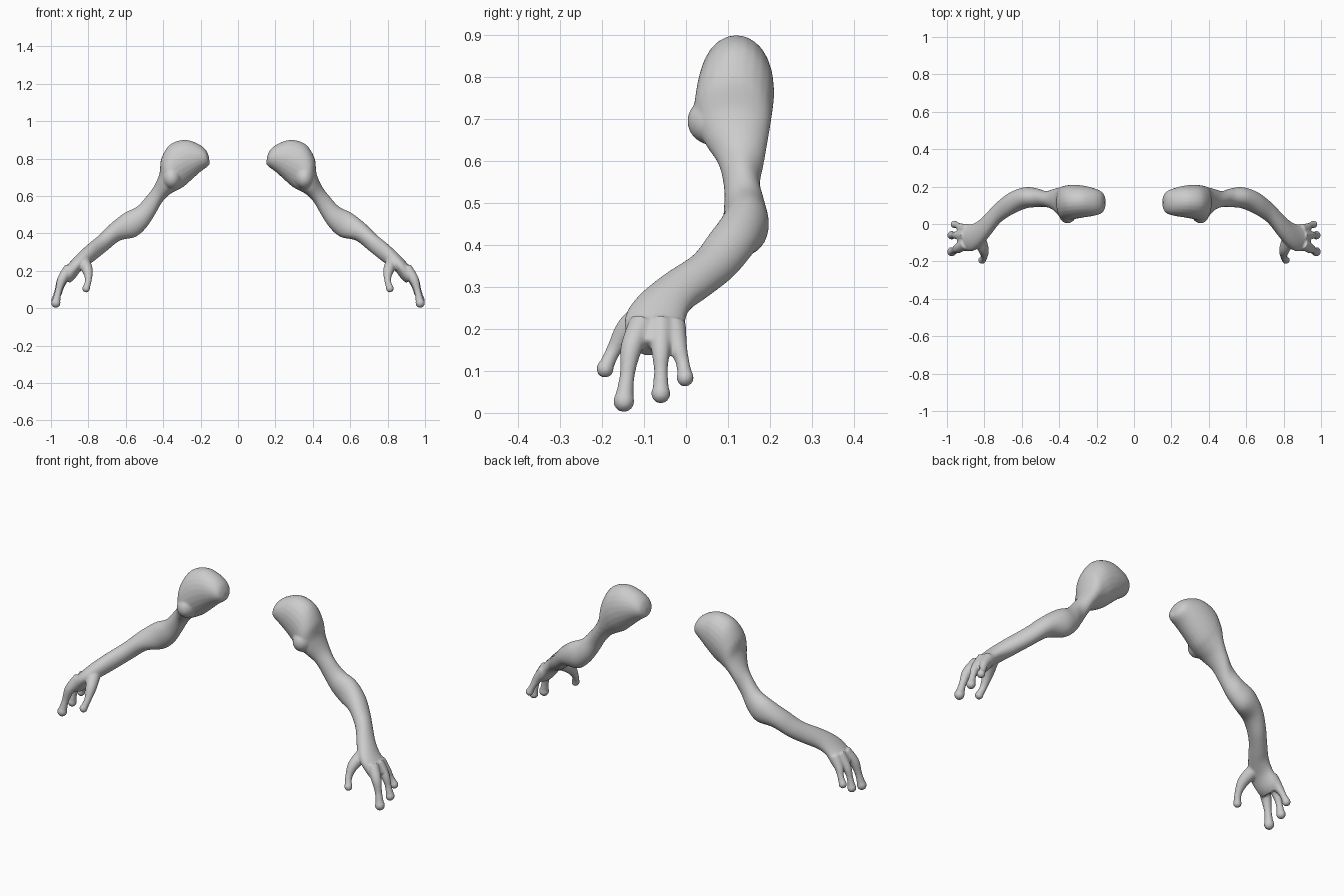
import bpy, bmesh, math
from mathutils import Vector

if "Cube" in bpy.data.objects:
    bpy.data.objects.remove(bpy.data.objects["Cube"])

# Arm sections: top (x, z), bottom (x, z), y range
ARM = [
    (.155, .81, .152, .77, .09, .14), (.175, .85, .165, .755, .06, .17),
    (.22, .882, .20, .73, .045, .19), (.29, .90, .25, .685, .035, .205),
    (.365, .873, .29, .65, .025, .21), (.41, .80, .325, .63, .02, .205),
    (.42, .72, .37, .605, .04, .197), (.45, .65, .41, .56, .075, .187),
    (.49, .597, .45, .49, .09, .176), (.54, .543, .495, .425, .09, .19),
    (.61, .507, .55, .38, .083, .197), (.68, .452, .63, .362, .05, .172),
    (.74, .393, .70, .308, .005, .125), (.80, .343, .76, .26, -.07, .065),
    (.85, .298, .80, .23, -.12, .02), (.89, .256, .84, .20, -.145, .0),
    (.93, .212, .875, .155, -.143, .0), (.95, .175, .90, .135, -.135, -.01),
]
# Digit sections: x, y, z, radius
DIGITS = [
    [(.83, -.07, .255, .035), (.805, -.135, .205, .029), (.80, -.172, .15, .018), (.812, -.193, .105, .019)],
    [(.90, -.105, .215, .03), (.94, -.13, .155, .026), (.96, -.14, .09, .018), (.974, -.148, .028, .023)],
    [(.90, -.06, .215, .03), (.945, -.06, .15, .023), (.963, -.06, .10, .0165), (.975, -.06, .046, .021)],
    [(.89, -.03, .21, .03), (.925, -.02, .16, .023), (.943, -.008, .12, .0165), (.96, -.002, .084, .019)],
]
SIDES = 24


def smooth_rows(rows, steps=5):
    """Catmull-Rom interpolation of number tuples."""
    out = []
    for i in range(len(rows) - 1):
        a, b, c, d = rows[max(i - 1, 0)], rows[i], rows[i + 1], rows[min(i + 2, len(rows) - 1)]
        for s in range(steps):
            t = s / steps
            out.append([.5 * (2 * q + (r - p) * t + (2 * p - 5 * q + 4 * r - w) * t * t
                              + (3 * q - p - 3 * r + w) * t ** 3)
                        for p, q, r, w in zip(a, b, c, d)])
    return out + [list(rows[-1])]


def loft(bm, rings):
    """Closed skin through (centre, axis_u, axis_v) ellipses."""
    loops = []
    for c, u, v in rings:
        angs = [2 * math.pi * k / SIDES for k in range(SIDES)]
        loops.append([bm.verts.new(c + u * math.cos(a) + v * math.sin(a)) for a in angs])
    for lo, hi in zip(loops, loops[1:]):
        for k in range(SIDES):
            n = (k + 1) % SIDES
            bm.faces.new((lo[k], lo[n], hi[n], hi[k]))
    bm.faces.new(loops[0][::-1])
    bm.faces.new(loops[-1])


def ball(bm, centre, scale):
    made = bmesh.ops.create_icosphere(bm, subdivisions=3, radius=1)["verts"]
    for v in made:
        v.co = Vector(centre) + Vector([a * b for a, b in zip(v.co, scale)])


bm = bmesh.new()

# Shoulder, upper arm, forearm and palm
rings = []
for ux, uz, lx, lz, y0, y1 in smooth_rows(ARM):
    up, low = Vector((ux, 0, uz)), Vector((lx, 0, lz))
    centre = (up + low) / 2 + Vector((0, (y0 + y1) / 2, 0))
    rings.append((centre, (up - low) / 2, Vector((0, (y1 - y0) / 2, 0))))
loft(bm, rings)

# Muscle bulge at the front of the shoulder
ball(bm, (.355, .065, .695), (.05, .062, .058))

# Thumb and fingers with rounded tips
for digit in DIGITS:
    rows = smooth_rows(digit)
    rings = []
    for i, row in enumerate(rows):
        ahead = Vector(rows[min(i + 1, len(rows) - 1)][:3])
        behind = Vector(rows[max(i - 1, 0)][:3])
        t = (ahead - behind).normalized()
        u = t.cross(Vector((0, 1, 0))).normalized()
        rings.append((Vector(row[:3]), u * row[3], t.cross(u) * row[3]))
    loft(bm, rings)
    x, y, z, r = digit[-1]
    ball(bm, (x, y, z), (r * 1.1, r * 1.1, r * 1.15))

bmesh.ops.recalc_face_normals(bm, faces=bm.faces)
mesh = bpy.data.meshes.new("arms")
bm.to_mesh(mesh)
bm.free()
arms = bpy.data.objects.new("arms", mesh)
bpy.context.collection.objects.link(arms)

# Fuse the parts into one skin, soften the joins, mirror to the other side
fuse = arms.modifiers.new("fuse", 'REMESH')
fuse.mode = 'VOXEL'
fuse.voxel_size = .0055
fuse.use_smooth_shade = True
soft = arms.modifiers.new("soften", 'SMOOTH')
soft.factor = .5
soft.iterations = 6
mirror = arms.modifiers.new("other_side", 'MIRROR')
mirror.use_mirror_merge = False
